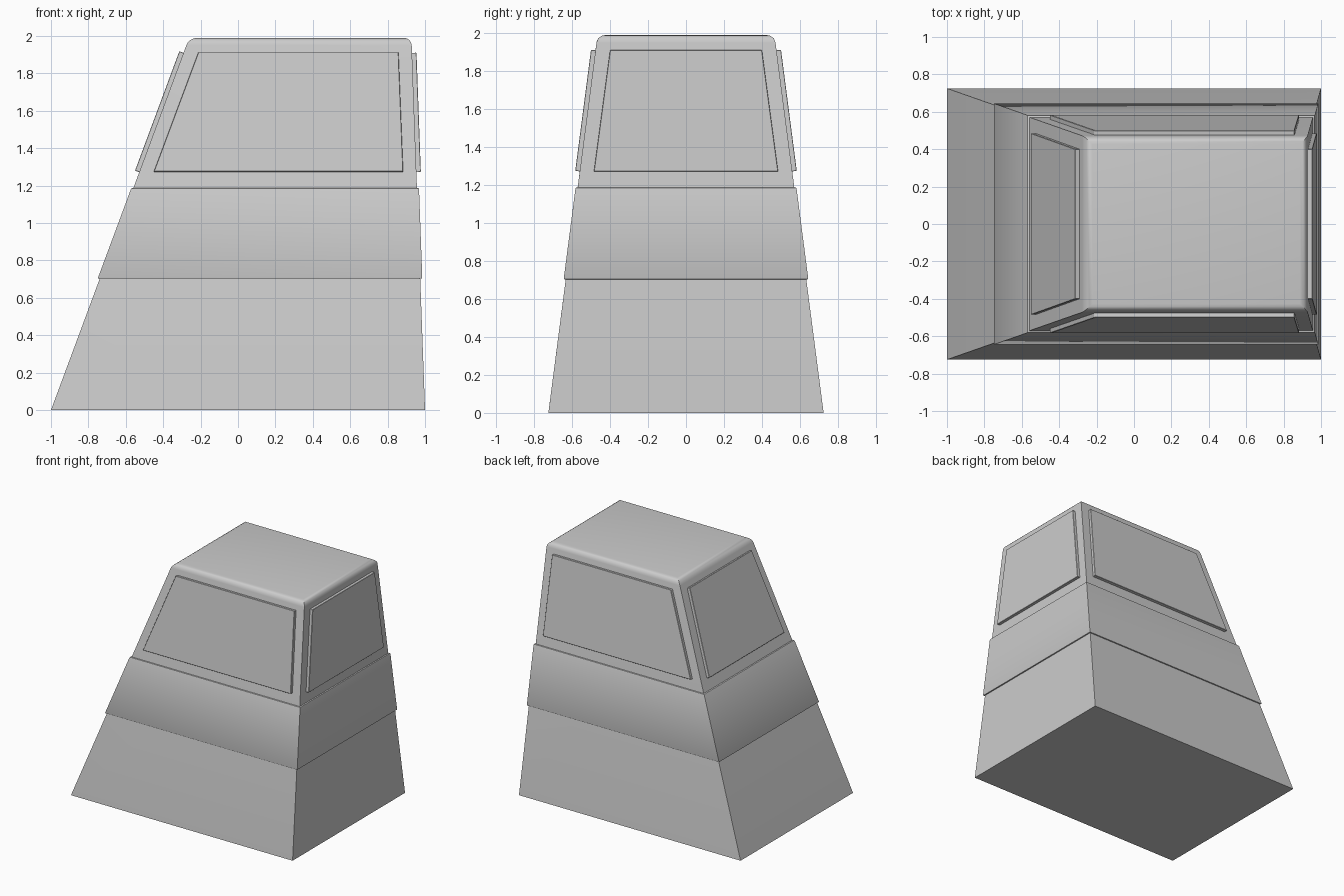
import bpy, bmesh
from mathutils import Vector

if "Cube" in bpy.data.objects:
    bpy.data.objects.remove(bpy.data.objects["Cube"])

TOP = 1.99

def section(z, grow=0.0):
    # limits of the tapered body at height z: x min, x max, y half width
    return (-1 + 0.371 * z - grow, 1 - 0.0365 * z + grow, 0.725 - 0.13 * z + grow)

def make_object(name, low, high):
    # closed six-sided solid from two matching quads
    bm = bmesh.new()
    a = [bm.verts.new(p) for p in low]
    b = [bm.verts.new(p) for p in high]
    bm.faces.new(a[::-1])
    bm.faces.new(b)
    for i in range(4):
        j = (i + 1) % 4
        bm.faces.new((a[i], a[j], b[j], b[i]))
    bmesh.ops.recalc_face_normals(bm, faces=bm.faces)
    mesh = bpy.data.meshes.new(name)
    ob = bpy.data.objects.new(name, mesh)
    bpy.context.collection.objects.link(ob)
    return ob, bm

def finish(ob, bm, edges, width, segments):
    bmesh.ops.bevel(bm, geom=edges, offset=width, segments=segments,
                    profile=0.5, affect='EDGES')
    bm.to_mesh(ob.data)
    bm.free()
    bpy.ops.object.select_all(action='DESELECT')
    ob.select_set(True)
    bpy.context.view_layer.objects.active = ob
    bpy.ops.object.shade_smooth_by_angle(angle=0.5)

def ring(z, grow=0.0):
    x0, x1, y = section(z, grow)
    return [(x0, -y, z), (x1, -y, z), (x1, y, z), (x0, y, z)]

def frustum(name, z0, z1, grow, width, segments, only_top):
    ob, bm = make_object(name, ring(z0, grow), ring(z1, grow))
    edges = [e for e in bm.edges
             if abs(e.verts[0].co.z - e.verts[1].co.z) < 1e-5
             and (not only_top or e.verts[0].co.z > 1)]
    finish(ob, bm, edges, width, segments)

# tapered body with a rounded roof edge, and the raised belt around it
frustum("body", 0, TOP, 0, 0.04, 4, True)
frustum("belt", 0.703, 1.187, 0.011, 0.006, 2, False)

# raised window panels lying on the four sloping sides
ZB, ZT = 1.272, 1.91

def panel(name, corners, outward):
    p = [Vector(c) for c in corners]
    n = (p[1] - p[0]).cross(p[3] - p[0]).normalized()
    if n.dot(Vector(outward)) < 0:
        n = -n
    ob, bm = make_object(name, [c - n * 0.01 for c in p], [c + n * 0.024 for c in p])
    finish(ob, bm, list(bm.edges), 0.002, 1)

for s, name in ((-1, "front_window"), (1, "back_window")):
    yb, yt = s * section(ZB)[2], s * section(ZT)[2]
    panel(name, [(-0.45, yb, ZB), (0.883, yb, ZB), (0.858, yt, ZT), (-0.212, yt, ZT)],
          (0, s, 0))
for i, name in ((0, "left_window"), (1, "right_window")):
    xb, xt = section(ZB)[i], section(ZT)[i]
    panel(name, [(xb, -0.485, ZB), (xb, 0.485, ZB), (xt, 0.40, ZT), (xt, -0.40, ZT)],
          (2 * i - 1, 0, 0))
